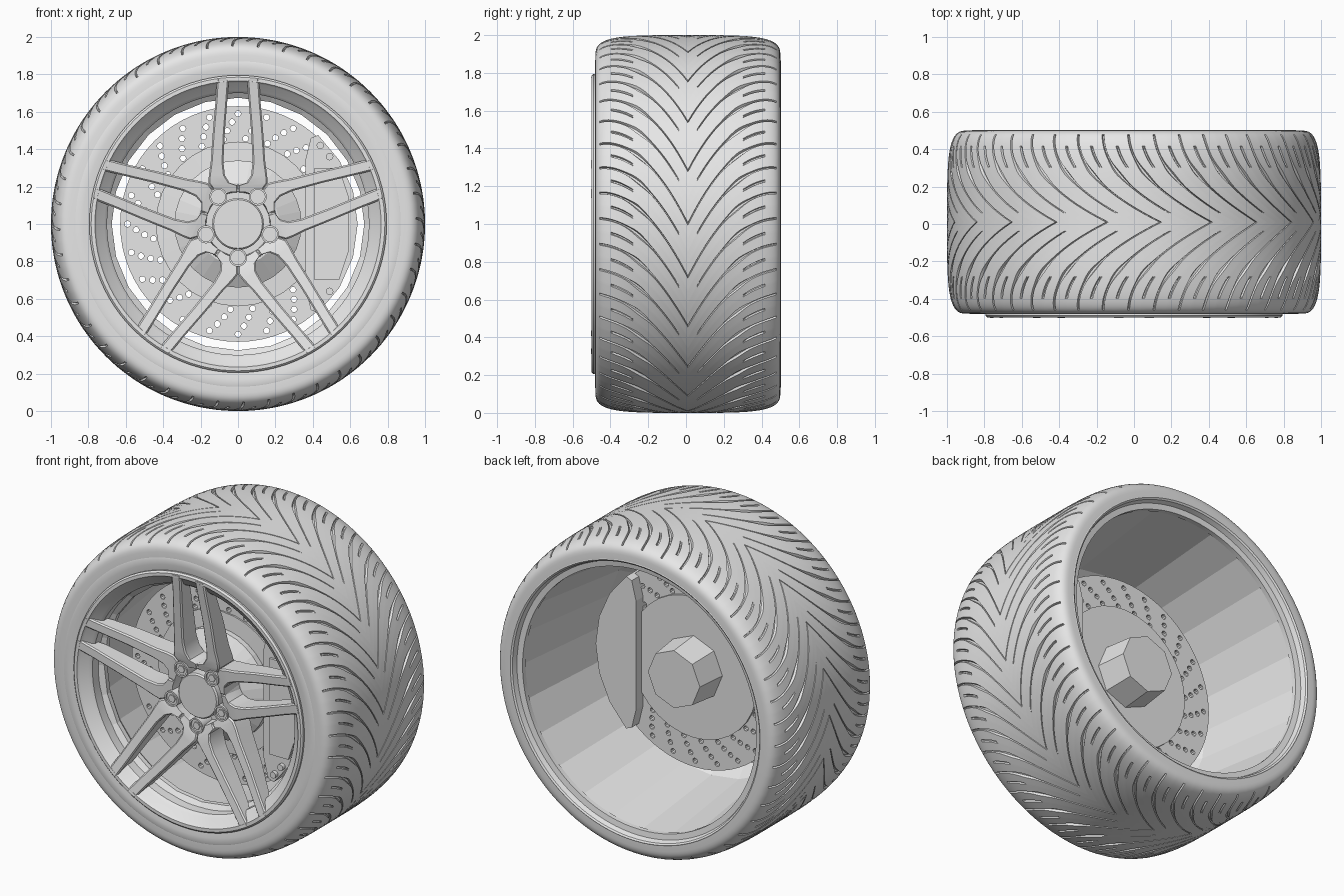
import bpy, bmesh, math
from math import sin, cos, pi, tau, radians
from mathutils import Matrix, Vector

cube = bpy.data.objects.get("Cube")
if cube:
    bpy.data.objects.remove(cube, do_unlink=True)

grey = bpy.data.materials.new("plain_grey")
grey.use_nodes = True
grey.diffuse_color = (0.8, 0.8, 0.8, 1)
grey.node_tree.nodes["Principled BSDF"].inputs["Base Color"].default_value = (0.8, 0.8, 0.8, 1)


def polar(r, angle, y):
    """Point at radius r around the wheel axle."""
    return Vector((r * cos(angle), y, 1 + r * sin(angle)))


def finish(name, bm, smooth=None):
    bmesh.ops.recalc_face_normals(bm, faces=bm.faces)
    mesh = bpy.data.meshes.new(name)
    bm.to_mesh(mesh)
    bm.free()
    mesh.materials.append(grey)
    ob = bpy.data.objects.new(name, mesh)
    bpy.context.collection.objects.link(ob)
    if smooth:
        bpy.ops.object.select_all(action="DESELECT")
        ob.select_set(True)
        bpy.context.view_layer.objects.active = ob
        bpy.ops.object.shade_smooth_by_angle(angle=radians(smooth))
    return ob


def bridge(bm, a, b):
    for i in range(len(a)):
        j = (i + 1) % len(a)
        bm.faces.new((a[i], a[j], b[j], b[i]))


def lathe(name, profile, sides, smooth=None, closed=False):
    """Spin (radius, y) points round the axle; radius 0 is capped."""
    bm = bmesh.new()
    rings = [[bm.verts.new(polar(r, tau * i / sides, y)) for i in range(sides)]
             for r, y in profile if r > 0]
    for a, b in zip(rings, rings[1:]):
        bridge(bm, a, b)
    if closed:
        bridge(bm, rings[-1], rings[0])
    if profile[0][0] == 0:
        bm.faces.new(rings[0])
    if profile[-1][0] == 0:
        bm.faces.new(rings[-1])
    return finish(name, bm, smooth)


def prism(bm, outline, y0, y1):
    """Extrude an (x, z) outline along the axle."""
    ends = [[bm.verts.new((x, y, z)) for x, z in outline] for y in (y0, y1)]
    bridge(bm, *ends)
    for end in ends:
        bm.faces.new(end)


def circle(x, z, r, n):
    return [(x + r * cos(tau * i / n), z + r * sin(tau * i / n)) for i in range(n)]


# Tyre tread: a grid sheared into chevrons, with grooves sunk along its lines
PITCHES, HALF, SHIFT = 22, 0.49, 0.01


def groove(kind, a):
    """Depth of each groove kind at distance a from the centre line."""
    if kind == 0:
        return 0.014 if a < 0.465 else 0
    if kind == 2:
        return 0.014 if 0.06 < a < 0.465 else 0
    return 0.012 if 0.31 < a < 0.40 else 0


def tread():
    bm = bmesh.new()
    rows, previous = 32, None
    for k in range(-rows, rows + 1):
        y = HALF * sin(pi / 2 * k / rows)
        a = abs(y)
        radius = 0.87 + 0.13 * max(0, 1 - (a / HALF) ** 4) ** 0.25
        sweep = 0.46 * (1 - (1 - a / 0.5) ** 2.2)
        half_width = 0.02 + 0.035 * math.exp(-((a - 0.26) / 0.05) ** 2)
        ring = []
        for p in range(PITCHES):
            for kind in range(4):
                width = half_width if kind % 2 == 0 else 0.025
                for side in (-1, -0.5, 0.5, 1):
                    phase = p + kind / 4 + side * width
                    sunk = groove(kind, a) if abs(side) < 1 else 0
                    angle = tau * phase / PITCHES + sweep
                    ring.append(bm.verts.new(polar(radius - sunk, angle, y + SHIFT)))
        if previous:
            bridge(bm, previous, ring)
        previous = ring
    return finish("tyre_tread", bm, 30)


tread()
lathe("tyre_front_sidewall", [(0.875, -0.478), (0.865, -0.482), (0.83, -0.482), (0.79, -0.475),
                              (0.78, -0.44)], 96, 40)

# Rim: smooth front lip, faceted barrel and back flange
lathe("rim_lip", [(0.79, -0.45), (0.795, -0.49), (0.785, -0.5), (0.765, -0.5), (0.755, -0.485),
                  (0.715, -0.46), (0.70, -0.44), (0.70, -0.38), (0.74, -0.38)], 96, 30, True)
lathe("rim_barrel", [(0.715, -0.39), (0.675, -0.36), (0.675, -0.33), (0.74, -0.25), (0.82, 0.45)], 24)
lathe("rim_back_flange", [(0.875, 0.498), (0.865, 0.502), (0.855, 0.495), (0.845, 0.465),
                          (0.81, 0.46), (0.81, 0.43)], 96, 30)

# Five pairs of spokes: rows of radius, inner and outer half width, front, back
ARM = [(0.17, 0.0, 0.122, -0.40, -0.27), (0.205, 0.0, 0.148, -0.41, -0.27),
       (0.22, 0.045, 0.158, -0.415, -0.27), (0.26, 0.07, 0.156, -0.42, -0.28),
       (0.33, 0.078, 0.146, -0.432, -0.30), (0.50, 0.070, 0.134, -0.455, -0.34),
       (0.66, 0.057, 0.120, -0.482, -0.39), (0.775, 0.049, 0.113, -0.502, -0.45)]


def spokes():
    bm = bmesh.new()
    for n in range(5):
        turn = Matrix.Rotation(-tau * n / 5, 3, "Y")
        for side in (-1, 1):
            loops = []
            for r, inner, outer, front, back in ARM:
                edge = 0.008
                section = [(inner, back), (inner, front + edge), (inner + edge, front),
                           (outer - edge, front), (outer, front + edge), (outer, back)]
                loops.append([bm.verts.new(turn @ Vector((side * x, y, r)) + Vector((0, 0, 1)))
                              for x, y in section])
            for a, b in zip(loops, loops[1:]):
                bridge(bm, a, b)
            bm.faces.new(loops[0])
            bm.faces.new(loops[-1])
    return finish("spokes", bm, 35)


spokes()

# Hub with centre cap and sunken groove
lathe("hub", [(0, -0.40), (0.13, -0.40), (0.138, -0.39), (0.138, -0.32), (0.17, -0.32),
              (0.175, -0.40), (0.205, -0.40), (0.21, -0.27), (0, -0.27)], 60, 35)

# Wheel nuts in round sockets
for n in range(5):
    direction = -pi / 2 + tau * n / 5
    x, z = 0.18 * cos(direction), 1 + 0.18 * sin(direction)
    bm = bmesh.new()
    tubes = [[bm.verts.new((px, y, pz)) for px, pz in circle(x, z, r, 24)]
             for r, y in ((0.048, -0.27), (0.048, -0.416), (0.038, -0.416), (0.038, -0.405))]
    for a, b in zip(tubes, tubes[1:]):
        bridge(bm, a, b)
    bm.faces.new(tubes[-1])
    finish("nut_socket", bm, 35)
    bm = bmesh.new()
    prism(bm, circle(x, z, 0.024, 6), -0.413, -0.38)
    finish("wheel_nut", bm)

# Drilled brake disc
disc = lathe("brake_disc", [(0.40, -0.15), (0.63, -0.15), (0.63, -0.09), (0.40, -0.09)], 64, 35, True)
bm = bmesh.new()
for line in range(24):
    for step in range(4):
        p = polar(0.59 - 0.044 * step, radians(15 * line + 3.3 * step), 0)
        prism(bm, circle(p.x, p.z, 0.016, 10), -0.3, 0.1)
drills = finish("drill_cutter", bm)
drills.hide_render = True
cut = disc.modifiers.new("holes", "BOOLEAN")
cut.object, cut.operation, cut.solver = drills, "DIFFERENCE", "EXACT"
bpy.context.view_layer.update()
drilled = bpy.data.meshes.new_from_object(disc.evaluated_get(bpy.context.evaluated_depsgraph_get()))
disc.modifiers.clear()
disc.data = drilled
bpy.data.objects.remove(drills, do_unlink=True)

# Disc bell and axle stub
lathe("disc_bell", [(0, -0.27), (0.22, -0.27), (0.34, -0.2), (0.34, -0.165), (0.44, -0.16),
                    (0.44, -0.075), (0, -0.075)], 32)
lathe("axle_stub", [(0, -0.08), (0.20, -0.08), (0.18, 0.12), (0, 0.12)], 8)

# Brake caliper with front panel and bolts
arc = [(0.64 * cos(radians(t)), 1 + 0.64 * sin(radians(t))) for t in range(-48, 49, 16)]
bm = bmesh.new()
prism(bm, [(0.39, 1.46), (0.36, 1.34), (0.36, 0.66), (0.39, 0.54)] + arc, -0.26, -0.02)
finish("brake_caliper", bm)
bm = bmesh.new()
prism(bm, [(0.41, 0.7), (0.54, 0.7), (0.59, 0.85), (0.59, 1.15), (0.54, 1.3), (0.41, 1.3)], -0.275, -0.25)
finish("caliper_panel", bm)
for up in (-1, 1):
    for x, z in ((0.44, 0.42), (0.49, 0.36)):
        bm = bmesh.new()
        prism(bm, circle(x, 1 + up * z, 0.02, 12), -0.285, -0.25)
        finish("caliper_bolt", bm, 35)
